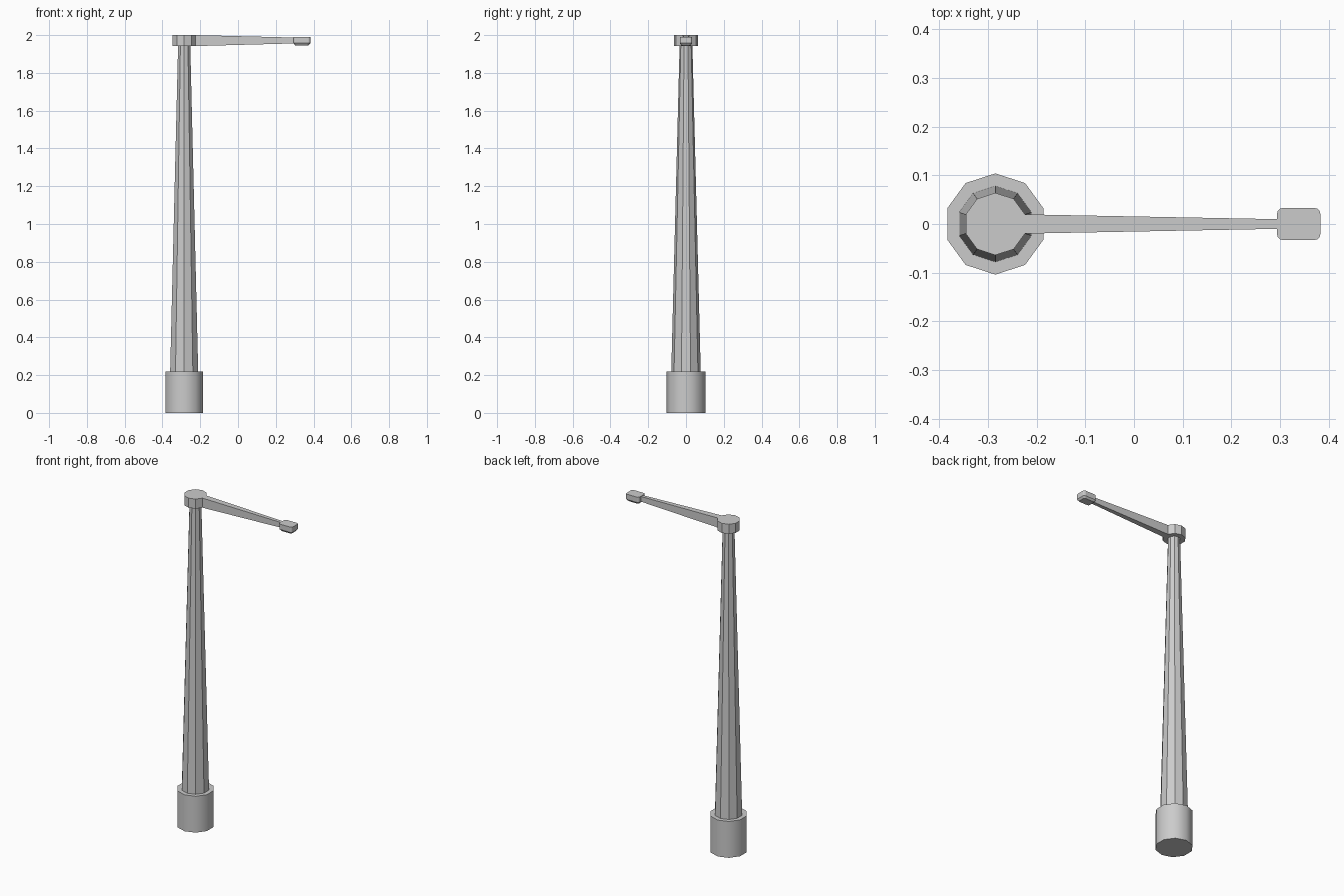
import bpy, bmesh, math

if "Cube" in bpy.data.objects:
    bpy.data.objects.remove(bpy.data.objects["Cube"])

CX = -0.285  # pole axis


def decagon(r, z):
    return [(CX + r * math.cos(math.radians(18 + 36 * k)),
             r * math.sin(math.radians(18 + 36 * k)), z) for k in range(10)]


def loft(name, rings):
    """Skin a stack of closed rings and cap both ends."""
    bm = bmesh.new()
    loops = [[bm.verts.new(p) for p in ring] for ring in rings]
    n = len(loops[0])
    for a, b in zip(loops, loops[1:]):
        for i in range(n):
            j = (i + 1) % n
            bm.faces.new((a[i], a[j], b[j], b[i]))
    bm.faces.new(loops[0])
    bm.faces.new(loops[-1])
    bmesh.ops.recalc_face_normals(bm, faces=bm.faces)
    mesh = bpy.data.meshes.new(name)
    bm.to_mesh(mesh)
    bm.free()
    obj = bpy.data.objects.new(name, mesh)
    bpy.context.collection.objects.link(obj)
    return obj


def rounded_rect(x0, x1, hy, r, z):
    cx, hx = (x0 + x1) / 2, (x1 - x0) / 2
    pts = []
    for q, (sx, sy) in enumerate(((1, 1), (-1, 1), (-1, -1), (1, -1))):
        for k in range(4):
            a = math.radians(90 * q + 30 * k)
            pts.append((cx + sx * (hx - r) + r * math.cos(a),
                        sy * (hy - r) + r * math.sin(a), z))
    return pts


# Footing with smooth sides
base = loft("base", [decagon(0.104, 0), decagon(0.104, 0.22)])
for p in base.data.polygons:
    p.use_smooth = abs(p.normal.z) < 0.5
base.data.set_sharp_from_angle(angle=math.radians(40))

# Tapered faceted pole
loft("pole", [decagon(0.078, 0.22), decagon(0.034, 1.942)])

# Cap with the arm pulled out of its +x face
cap = loft("cap_and_arm", [decagon(0.064, 1.942), decagon(0.064, 2.0)])
bm = bmesh.new()
bm.from_mesh(cap.data)
side = max(bm.faces, key=lambda f: f.normal.x)
out = bmesh.ops.extrude_face_region(bm, geom=[side])
for v in [g for g in out["geom"] if isinstance(g, bmesh.types.BMVert)]:
    v.co = (0.297, v.co.y * 0.5, 1.987 if v.co.z > 1.97 else 1.956)
bmesh.ops.delete(bm, geom=[side], context="FACES_ONLY")
bmesh.ops.recalc_face_normals(bm, faces=bm.faces)
bm.to_mesh(cap.data)
bm.free()

# Lamp head, narrowing toward the bottom
loft("lamp_head", [rounded_rect(0.302, 0.374, 0.025, 0.01, 1.946),
                   rounded_rect(0.294, 0.383, 0.033, 0.012, 1.957),
                   rounded_rect(0.294, 0.383, 0.033, 0.012, 1.989)])
